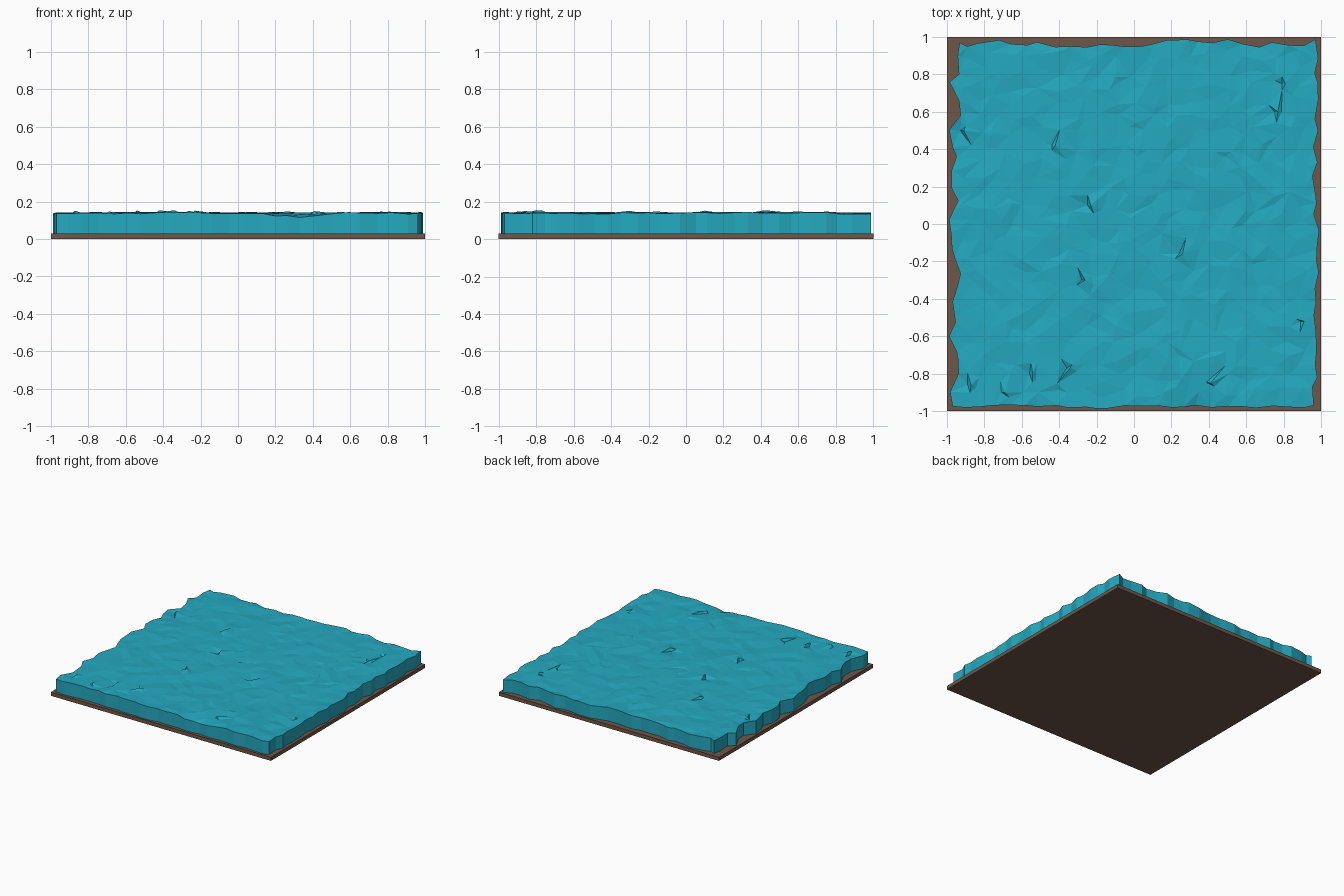
import bpy, bmesh, math, random
from mathutils import Vector, noise
from mathutils.geometry import delaunay_2d_cdt

random.seed(7)
cube = bpy.data.objects.get("Cube")
if cube:
    bpy.data.objects.remove(cube, do_unlink=True)

BASE_TOP = 0.03
LEVEL = 0.138


def make_material(name, rgb):
    mat = bpy.data.materials.new(name)
    mat.use_nodes = True
    colour = (*rgb, 1.0)
    mat.diffuse_color = colour
    mat.node_tree.nodes["Principled BSDF"].inputs["Base Color"].default_value = colour
    return mat


def make_object(name, bm, mat):
    bmesh.ops.recalc_face_normals(bm, faces=bm.faces)
    mesh = bpy.data.meshes.new(name)
    bm.to_mesh(mesh)
    bm.free()
    mesh.materials.append(mat)
    obj = bpy.data.objects.new(name, mesh)
    bpy.context.collection.objects.link(obj)
    return obj


def height(x, y):
    # gentle swell plus small choppy ripples, with a trough at the front edge
    swell = 0.005 * noise.noise(Vector((x * 2.2, y * 2.2, 0.5)))
    chop = random.uniform(-0.005, 0.005)
    trough = 0.02 * math.exp(-((x - 0.32) / 0.13) ** 2 - ((y + 1) / 0.08) ** 2)
    return LEVEL + swell + chop - trough


# Earth slab under the water
bm = bmesh.new()
bmesh.ops.create_cube(bm, size=1)
bmesh.ops.scale(bm, vec=(2, 2, BASE_TOP), verts=bm.verts)
bmesh.ops.translate(bm, vec=(0, 0, BASE_TOP / 2), verts=bm.verts)
make_object("earth_base", bm, make_material("earth_brown", (0.162, 0.094, 0.065)))

# Ragged shoreline, counterclockwise: each side has its own inset and raggedness
SIDES = [((0, -1), (1, 0), 0.978, 0.010), ((1, 0), (0, 1), 0.970, 0.020),
         ((0, 1), (-1, 0), 0.968, 0.022), ((-1, 0), (0, -1), 0.958, 0.032)]
STEPS = 25
rim = []
for out, along, inset, ragged in SIDES:
    out, along = Vector(out), Vector(along)
    for i in range(STEPS):
        t = -0.97 + 1.94 * i / STEPS
        if i:
            t += random.uniform(-0.022, 0.022)
        rim.append(out * (inset + random.uniform(-ragged, ragged)) + along * t)

# Scattered interior points
points = list(rim)
CELLS = 23
for i in range(CELLS):
    for j in range(CELLS):
        x = -0.9 + 1.8 * i / (CELLS - 1) + random.uniform(-0.034, 0.034)
        y = -0.9 + 1.8 * j / (CELLS - 1) + random.uniform(-0.034, 0.034)
        points.append(Vector((x, y)))

# Sharp little creases: a low point right beside a high one
CREASES = [(-0.43, 0.42), (0.76, 0.60), (0.25, -0.16), (-0.27, -0.30), (-0.35, -0.77),
           (-0.55, -0.80), (0.40, -0.85), (-0.24, 0.10), (-0.88, -0.86), (0.80, 0.75),
           (-0.70, -0.90), (-0.92, 0.50), (0.90, -0.52)]
lifts = {}
for x, y in CREASES:
    for dx, lift in ((-0.009, -0.008), (0.009, 0.010)):
        lifts[len(points)] = lift
        points.append(Vector((x + dx, y)))

loop = [(i, (i + 1) % len(rim)) for i in range(len(rim))]
verts, _, faces, origins, _, _ = delaunay_2d_cdt(points, loop, [], 1, 1e-5)

# Faceted water surface with vertical walls down to the slab
bm = bmesh.new()
tops = []
for v, source in zip(verts, origins):
    lift = lifts.get(source[0], 0) if source else 0
    tops.append(bm.verts.new((v.x, v.y, height(v.x, v.y) + lift)))
for f in faces:
    bm.faces.new([tops[i] for i in f])
bmesh.ops.delete(bm, geom=[v for v in bm.verts if not v.link_faces], context='VERTS')
edges = [e for e in bm.edges if e.is_boundary]
skirt = bmesh.ops.extrude_edge_only(bm, edges=edges)["geom"]
for v in skirt:
    if isinstance(v, bmesh.types.BMVert):
        v.co.z = BASE_TOP
make_object("water", bm, make_material("water_blue", (0.018, 0.40, 0.53)))
